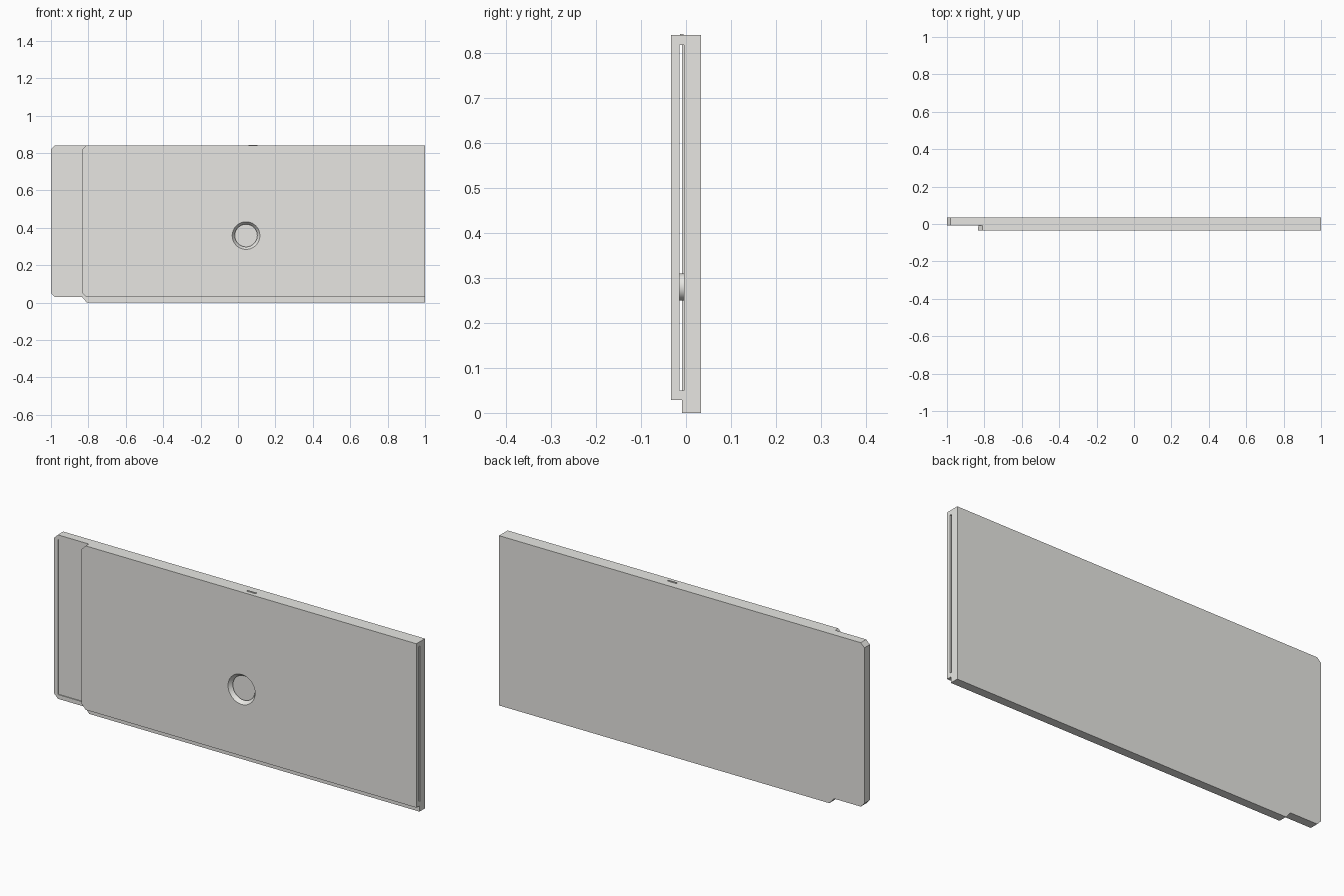
import bpy, bmesh, math
from mathutils import Matrix

if "Cube" in bpy.data.objects:
    bpy.data.objects.remove(bpy.data.objects["Cube"])

FRONT, BACK, SPLIT = -0.0335, 0.0335, -0.009   # y planes
CAV0, CAV1 = -0.015, -0.0045                   # slot cavity depth range

# Light warm grey plastic
plastic = bpy.data.materials.new("light_plastic")
plastic.diffuse_color = (0.8, 0.795, 0.765, 1)
plastic.use_nodes = True
plastic.node_tree.nodes["Principled BSDF"].inputs["Base Color"].default_value = plastic.diffuse_color


def finish(name, bm):
    bmesh.ops.recalc_face_normals(bm, faces=bm.faces)
    me = bpy.data.meshes.new(name)
    bm.to_mesh(me)
    bm.free()
    me.materials.append(plastic)
    ob = bpy.data.objects.new(name, me)
    bpy.context.collection.objects.link(ob)
    return ob


def slab(name, outline, y0, y1):
    """Extrude an x/z outline from y0 to y1."""
    bm = bmesh.new()
    f = bm.faces.new([bm.verts.new((x, y0, z)) for x, z in outline])
    r = bmesh.ops.extrude_face_region(bm, geom=[f])
    bmesh.ops.translate(bm, vec=(0, y1 - y0, 0),
                        verts=[v for v in r["geom"] if isinstance(v, bmesh.types.BMVert)])
    return finish(name, bm)


def rect(x0, x1, z0, z1):
    return [(x0, z0), (x1, z0), (x1, z1), (x0, z1)]


def cone(name, x, z, y0, y1, r0, r1):
    """Round part along y, radius r0 at y0 and r1 at y1."""
    bm = bmesh.new()
    m = Matrix.Translation((x, (y0 + y1) / 2, z)) @ Matrix.Rotation(-math.pi / 2, 4, 'X')
    bmesh.ops.create_cone(bm, cap_ends=True, segments=64, radius1=r0, radius2=r1,
                          depth=y1 - y0, matrix=m)
    return finish(name, bm)


def cut(ob, *cutters):
    for c in cutters:
        c.hide_render = True
        mod = ob.modifiers.new(c.name, 'BOOLEAN')
        mod.operation, mod.solver, mod.object = 'DIFFERENCE', 'EXACT', c


def smooth(ob):
    bpy.context.view_layer.objects.active = ob
    ob.select_set(True)
    bpy.ops.object.shade_smooth_by_angle(angle=math.radians(30))
    ob.select_set(False)


# Back plate: full length, stepped lower edge, clipped left corners
back = slab("back_plate", [(-1, 0.05), (-0.98, 0.029), (-0.833, 0.029), (-0.808, 0), (1, 0),
                           (1, 0.84), (-0.98, 0.84), (-1, 0.82)], SPLIT, BACK)

# Front cover: shorter and raised above the lower rail
front = slab("front_cover", [(-0.833, 0.052), (-0.81, 0.029), (1, 0.029), (1, 0.84),
                             (-0.81, 0.84), (-0.833, 0.817)], FRONT, SPLIT)

# Cutters: wide card slot and flared round window
slot = slab("slot_cutter", rect(-0.98, 1.1, 0.05, 0.818), CAV0, CAV1)
# flare continues slightly past both faces of the cover
window = cone("window_cutter", 0.043, 0.358, FRONT - 0.004, CAV0 + 0.004, 0.077, 0.057)

cut(back, slot)
cut(front, slot, window)

# Bake the cuts and drop the cutters
deps = bpy.context.evaluated_depsgraph_get()
deps.update()
for ob in (back, front):
    baked = bpy.data.meshes.new_from_object(ob.evaluated_get(deps))
    ob.modifiers.clear()
    ob.data = baked
    baked.materials.clear()
    baked.materials.append(plastic)
for c in (slot, window):
    bpy.data.objects.remove(c)
smooth(front)

# Thin tab just proud of the top edge
slab("top_tab", rect(0.057, 0.105, 0.825, 0.843), CAV0 + 0.002, CAV1 - 0.001)

# Small round stop inside the slot
smooth(cone("slot_stop", 0.25, 0.28, CAV0 - 0.001, CAV1 + 0.001, 0.03, 0.03))
